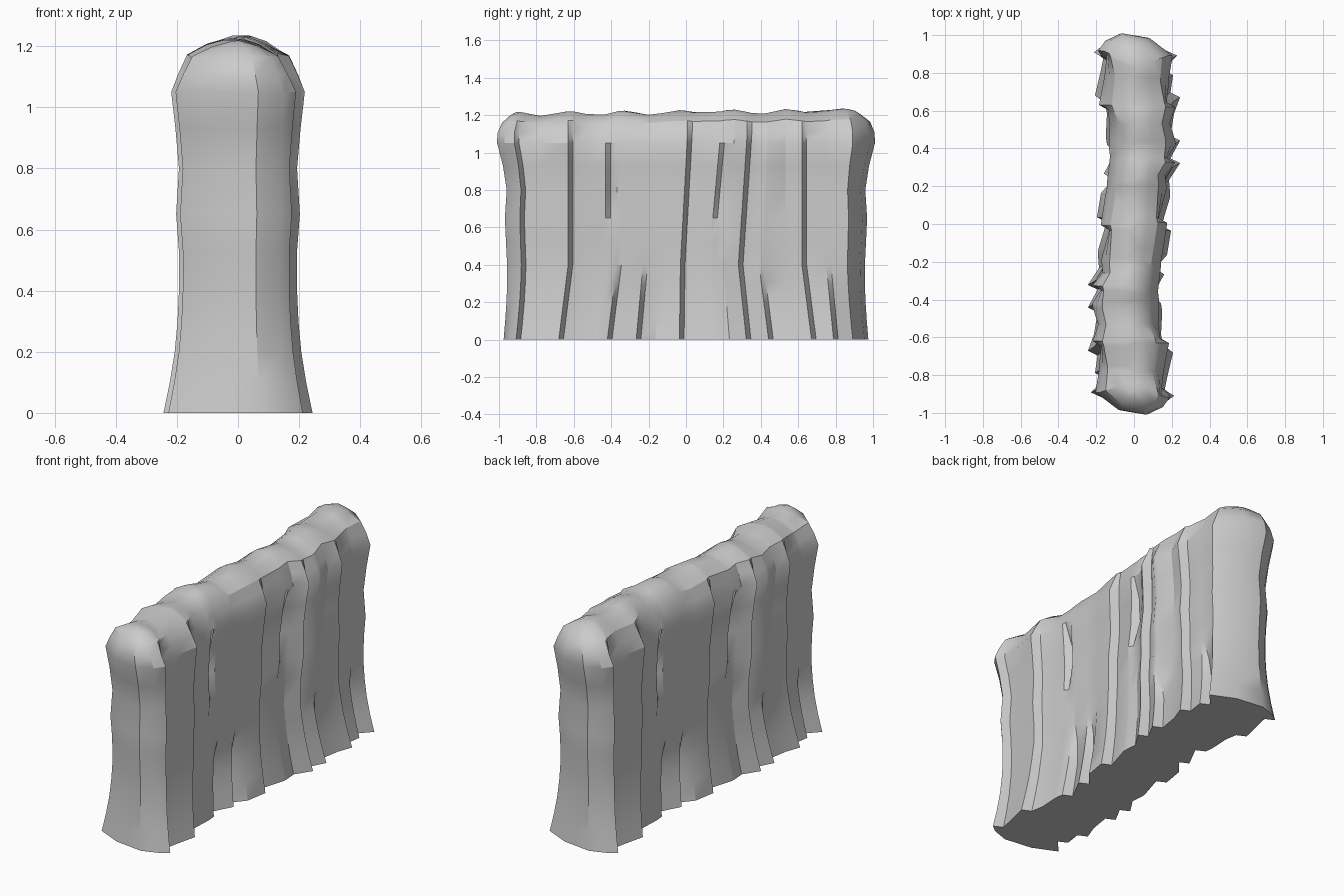
import bpy, bmesh, math

if "Cube" in bpy.data.objects:
    bpy.data.objects.remove(bpy.data.objects["Cube"])

SHOULDER_Z = 1.05
DOME_HEIGHT = .17
LEDGE_RUN = .025
LEDGE_DEPTH = .048
END_START = .8
FADE = .15


def clamp(value):
    return max(0, min(1, value))


# Columns along one face, as (y, half width), grouped by the ledge behind them
plain_columns = [(-.97, .07), (-.93, .16), (-.78, .165), (-.53, .135), (-.14, .165),
                 (.2, .175), (.53, .2), (.87, .215), (.945, .085)]
full_ledges = [(-.89, .2), (-.63, .195), (-.03, .185), (.28, .23), (.62, .23)]
foot_ledges = [(-.37, .135), (-.23, .15), (.39, .23), (.75, .195)]
upper_ledges = [(-.43, .14), (.12, .18)]


def no_ledge(z):
    return None


def full_ledge(z):
    return clamp((SHOULDER_Z + FADE - z) / FADE)


def foot_ledge(z):
    return clamp((.4 - z) / FADE)


def upper_ledge(z):
    return clamp(min(z - .6, SHOULDER_Z - z) / FADE)


groups = [(plain_columns, no_ledge), (full_ledges, full_ledge),
          (foot_ledges, foot_ledge), (upper_ledges, upper_ledge)]
columns = sorted((y, half, ledge) for group, ledge in groups for y, half in group)


def sway(y, z):
    """Columns splay apart at the foot and lean back near the middle of the top."""
    splay = .055 * math.sin(math.pi * y) * clamp(1 - z / .4)
    lean = .07 * clamp((z - .4) / .7) * clamp(1 - abs(y - .15) / .4)
    return y + splay + lean


def shape_end(y, z):
    """Short ends ripple, swell into a lip at the shoulder and draw in over the dome."""
    reach = abs(y) - END_START
    if reach <= 0:
        return y
    ripple = -.015 * abs(math.sin(5 * z)) * clamp((SHOULDER_Z - z) / FADE)
    lip = .04 * clamp((z - .8) / .25)
    dome = clamp((z - SHOULDER_Z) / DOME_HEIGHT)
    reach += (ripple + lip) * clamp(reach / .13)
    return math.copysign(END_START + reach * (1 - .5 * dome ** 4), y)


def face_line(z, width):
    """Outline of one long face at height z, front to back."""
    line = []
    for column_y, half, ledge in columns:
        y = shape_end(sway(column_y, z), z)
        line.append((half * width, y))
        opening = ledge(z)
        if opening is not None:
            line.append(((half - LEDGE_DEPTH * opening) * width, y + LEDGE_RUN))
    return line


def crown(y):
    """Uneven ridge, measured from the dome top."""
    return .012 * math.cos(math.tau * (y - .83) / .29) + .01 * y - .005


# Height levels with width factors: a flared, waisted body, then a faceted dome
levels = [(0, 1.06), (.1, .97), (.2, .9), (.3, .86), (.4, .84), (.53, .84),
          (.65, .88), (.8, .84), (.93, .89), (SHOULDER_Z, .95),
          (1.11, .82), (1.17, .67), (1.205, .37), (1.22, .13)]

# Loft the rings; the second face is the first turned half way round
bm = bmesh.new()
rings = []
for z, width in levels:
    line = face_line(z, width)
    dome = clamp((z - SHOULDER_Z) / DOME_HEIGHT)
    ring = []
    for x, y in line + [(-x, -y) for x, y in line]:
        drift = .02 * math.sin(math.pi * y) * dome
        ring.append(bm.verts.new((x + drift, y, z + crown(y) * dome)))
    rings.append(ring)
for low, high in zip(rings, rings[1:]):
    for i in range(len(low)):
        j = (i + 1) % len(low)
        bm.faces.new((low[i], low[j], high[j], high[i]))

# Close the foot and the ridge
caps = [bm.faces.new(rings[0][::-1]), bm.faces.new(rings[-1])]
bmesh.ops.triangulate(bm, faces=caps)
bmesh.ops.recalc_face_normals(bm, faces=bm.faces)

mesh = bpy.data.meshes.new("rock_wall")
bm.to_mesh(mesh)
bm.free()
wall = bpy.data.objects.new("rock_wall", mesh)
bpy.context.collection.objects.link(wall)

# Plain grey stone
grey = (.6, .6, .6, 1)
stone = bpy.data.materials.new("grey_stone")
stone.use_nodes = True
stone.diffuse_color = grey
stone.node_tree.nodes["Principled BSDF"].inputs["Base Color"].default_value = grey
mesh.materials.append(stone)

bpy.context.view_layer.objects.active = wall
wall.select_set(True)
bpy.ops.object.shade_smooth_by_angle(angle=math.radians(30))
